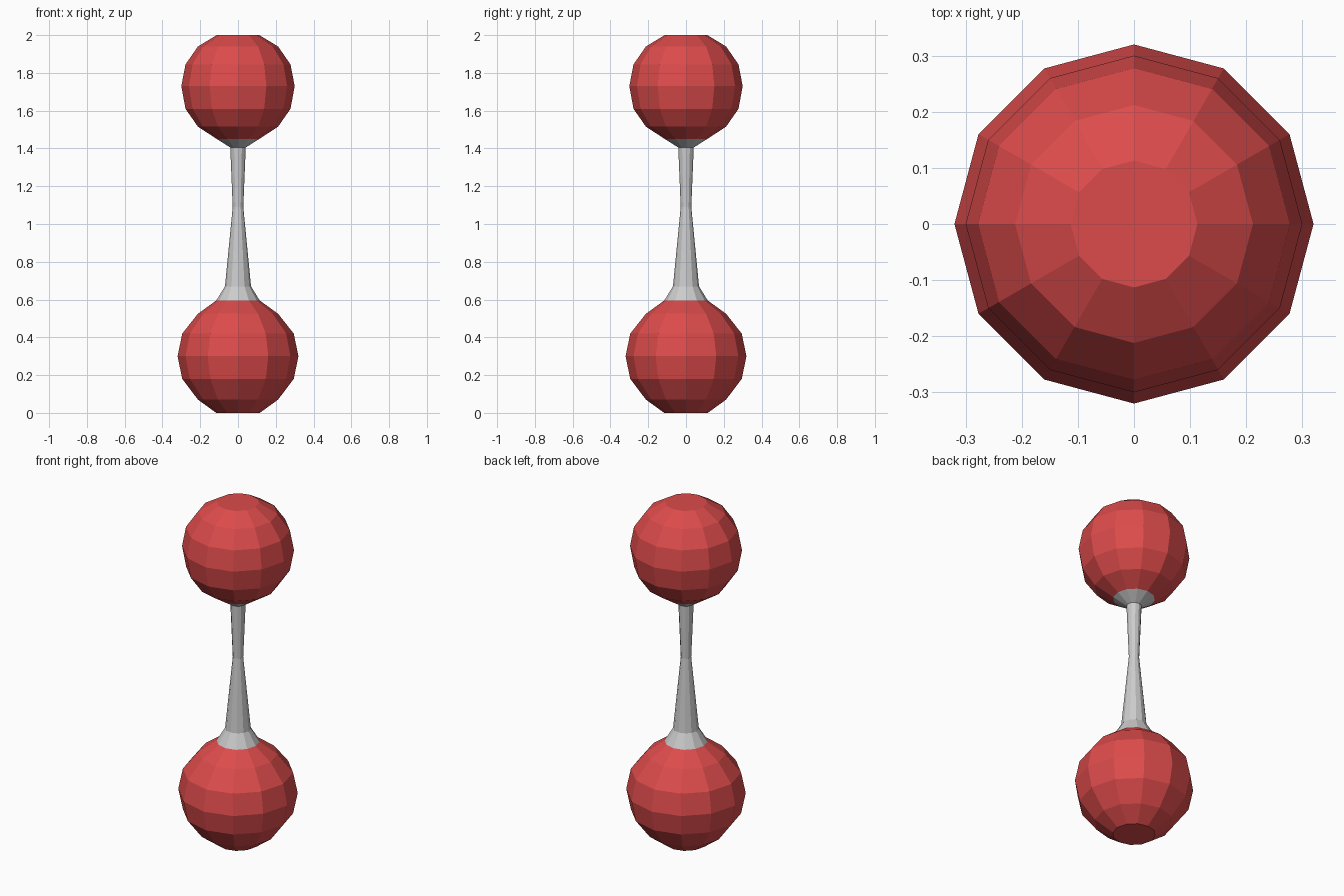
import bpy, bmesh, math

if "Cube" in bpy.data.objects:
    bpy.data.objects.remove(bpy.data.objects["Cube"])

SIDES = 12


def lathe(name, profile, cap_bottom=False, cap_top=False, color=None):
    """Revolve (radius, z) points, listed bottom to top, into a faceted solid."""
    bm = bmesh.new()
    rings = []
    for r, z in profile:
        rings.append([bm.verts.new((r * math.cos(2 * math.pi * i / SIDES),
                                    r * math.sin(2 * math.pi * i / SIDES), z))
                      for i in range(SIDES)])
    for low, high in zip(rings, rings[1:]):
        for i in range(SIDES):
            j = (i + 1) % SIDES
            bm.faces.new((low[i], low[j], high[j], high[i]))
    if cap_bottom:
        bm.faces.new(rings[0][::-1])
    if cap_top:
        bm.faces.new(rings[-1])
    mesh = bpy.data.meshes.new(name)
    bm.to_mesh(mesh)
    bm.free()
    if color:
        mesh.materials.append(color)
    obj = bpy.data.objects.new(name, mesh)
    bpy.context.collection.objects.link(obj)
    return obj


red = bpy.data.materials.new("red")
red.diffuse_color = (0.72, 0.07, 0.07, 1)
red.use_nodes = True
red.node_tree.nodes["Principled BSDF"].inputs["Base Color"].default_value = red.diffuse_color

# Lower ball, sitting on the ground
lathe("lower_ball", [(0.115, 0), (0.212, 0.07), (0.295, 0.18), (0.32, 0.30),
                     (0.295, 0.42), (0.212, 0.525), (0.115, 0.595)],
      cap_bottom=True, color=red)

# Waisted handle, flaring out into each ball
lathe("handle", [(0.115, 0.595), (0.069, 0.67), (0.028, 1.09),
                 (0.041, 1.405), (0.112, 1.45)])

# Upper ball, slightly smaller
lathe("upper_ball", [(0.112, 1.45), (0.212, 1.515), (0.278, 1.61), (0.30, 1.73),
                     (0.278, 1.845), (0.212, 1.94), (0.113, 2.0)],
      cap_top=True, color=red)
